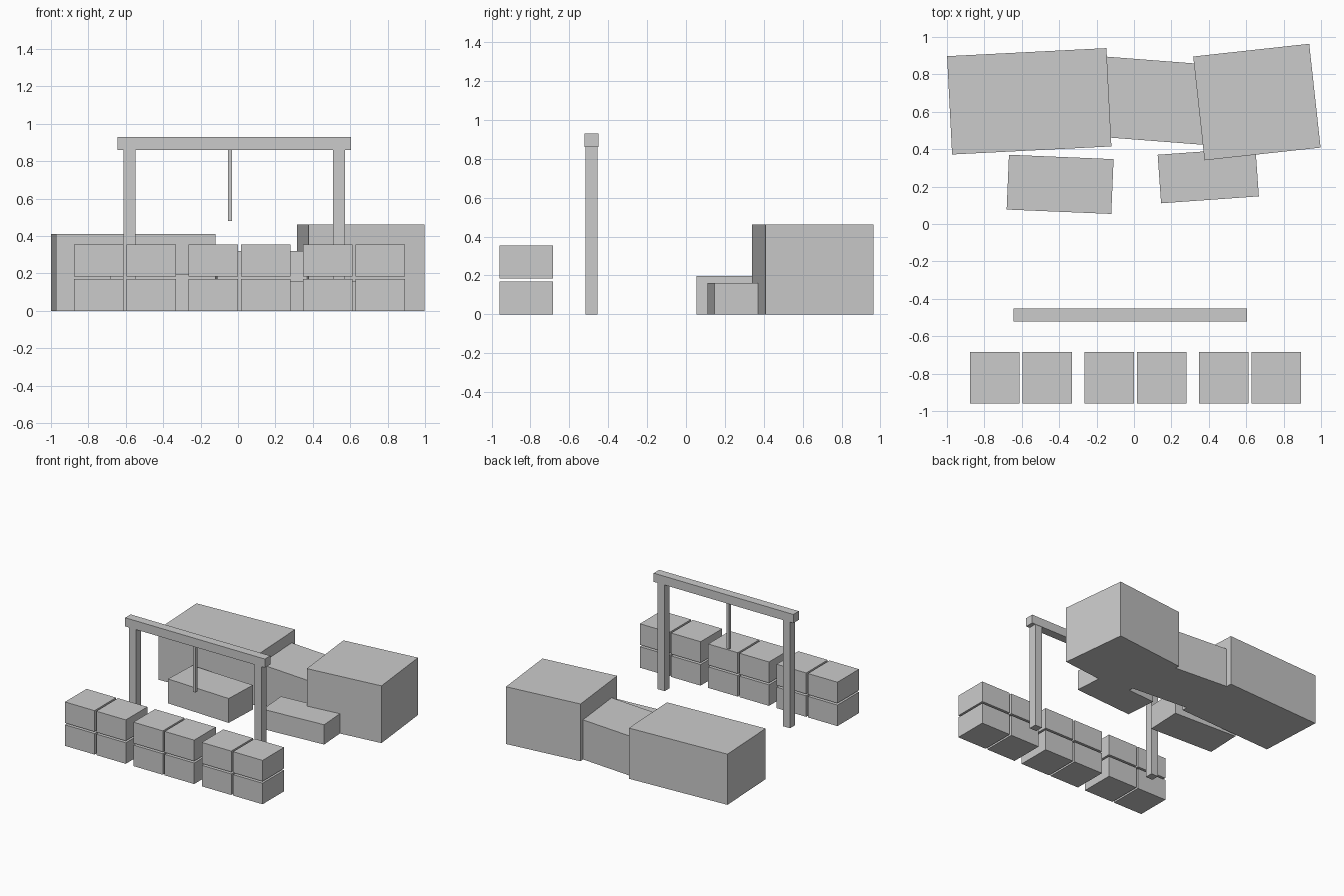
import bpy, bmesh
from math import radians
from mathutils import Matrix

if "Cube" in bpy.data.objects:
    bpy.data.objects.remove(bpy.data.objects["Cube"])


def box(name, centre, size, angle=0.0):
    """Box standing on centre z, turned about z by angle degrees."""
    bm = bmesh.new()
    bmesh.ops.create_cube(bm, size=1.0)
    bmesh.ops.scale(bm, vec=size, verts=bm.verts)
    bmesh.ops.translate(bm, vec=(0, 0, size[2] / 2), verts=bm.verts)
    mesh = bpy.data.meshes.new(name)
    bm.to_mesh(mesh)
    bm.free()
    ob = bpy.data.objects.new(name, mesh)
    ob.matrix_world = Matrix.Translation(centre) @ Matrix.Rotation(radians(angle), 4, 'Z')
    bpy.context.collection.objects.link(ob)
    return ob


# Main building blocks, each turned slightly
box("left_hall", (-0.56, 0.656, 0), (0.853, 0.526, 0.41), 2.9)
box("right_hall", (0.657, 0.652, 0), (0.624, 0.558, 0.463), 6.25)
box("link_hall", (0.10, 0.66, 0), (0.62, 0.43, 0.32), -4.4)

# Low annexes in front
box("left_annex", (-0.395, 0.212, 0), (0.56, 0.293, 0.197), -2.4)
box("right_annex", (0.397, 0.259, 0), (0.524, 0.26, 0.16), 4.05)

# Gantry crane: two posts, beam, hanging cable
gantry_x, gantry_y = -0.02, -0.486
for side, label in ((-1, "left"), (1, "right")):
    box(f"{label}_post", (gantry_x + side * 0.561, gantry_y, 0), (0.064, 0.064, 0.86))
box("crane_beam", (gantry_x, gantry_y, 0.86), (1.25, 0.07, 0.07))
box("crane_cable", (-0.043, gantry_y, 0.48), (0.022, 0.022, 0.38))

# Containers: three stacks of two by two
for stack in range(3):
    for col in range(2):
        for row in range(2):
            x = -0.744 + stack * 0.612 + col * 0.28
            box(f"container_{stack}_{col}_{row}", (x, -0.822, row * 0.185), (0.264, 0.276, 0.17))
